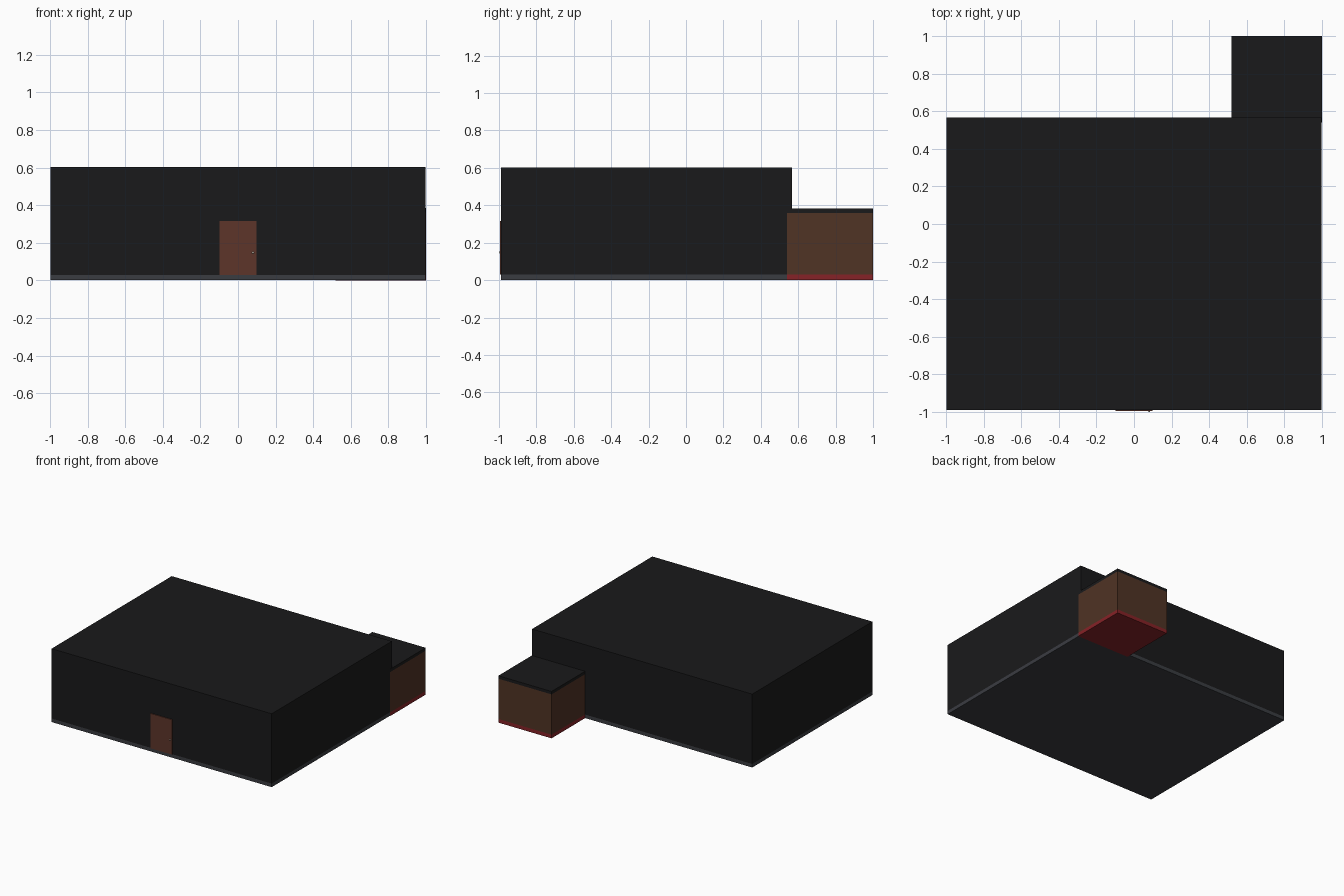
import bpy
from mathutils import Vector

if "Cube" in bpy.data.objects:
    bpy.data.objects.remove(bpy.data.objects["Cube"])


def material(name, rgb):
    m = bpy.data.materials.new(name)
    m.diffuse_color = (*rgb, 1)
    m.use_nodes = True
    m.node_tree.nodes["Principled BSDF"].inputs["Base Color"].default_value = m.diffuse_color
    return m


BLACK = material("black_cladding", (0.01, 0.01, 0.011))
GREY = material("dark_concrete", (0.042, 0.045, 0.053))
BROWN = material("brown_wall", (0.08, 0.033, 0.018))
DOOR = material("door_wood", (0.11, 0.036, 0.023))
RED = material("red_floor", (0.24, 0.016, 0.02))
METAL = material("pale_metal", (0.6, 0.55, 0.45))


def box(name, lo, hi, mat):
    lo, hi = Vector(lo), Vector(hi)
    bpy.ops.mesh.primitive_cube_add(size=1, location=(lo + hi) / 2)
    o = bpy.context.object
    o.name = name
    o.scale = hi - lo
    bpy.ops.object.transform_apply(location=False, rotation=False, scale=True)
    o.data.materials.append(mat)
    return o


def knob(name, loc, radius):
    bpy.ops.mesh.primitive_uv_sphere_add(segments=16, ring_count=8, radius=radius, location=loc)
    o = bpy.context.object
    o.name = name
    o.data.materials.append(METAL)
    bpy.ops.object.shade_smooth_by_angle()


# Main building: foundation, walls and flat roof
box("main_foundation", (-0.997, -0.988, 0.001), (0.997, 0.567, 0.03), GREY)
box("main_walls", (-0.997, -0.988, 0.03), (0.997, 0.567, 0.58), BLACK)
box("main_roof", (-0.997, -0.988, 0.58), (0.997, 0.567, 0.602), BLACK)

# Rear annex, overlapping the back wall slightly
box("annex_floor", (0.518, 0.541, 0), (1.0, 1.0, 0.03), RED)
box("annex_walls", (0.518, 0.541, 0.03), (1.0, 1.0, 0.36), BROWN)
box("annex_roof", (0.518, 0.541, 0.36), (1.0, 1.0, 0.384), BLACK)

# Front door with its handle
box("front_door", (-0.098, -0.995, 0.03), (0.098, -0.98, 0.315), DOOR)
knob("door_knob", (0.08, -0.994, 0.148), 0.006)
